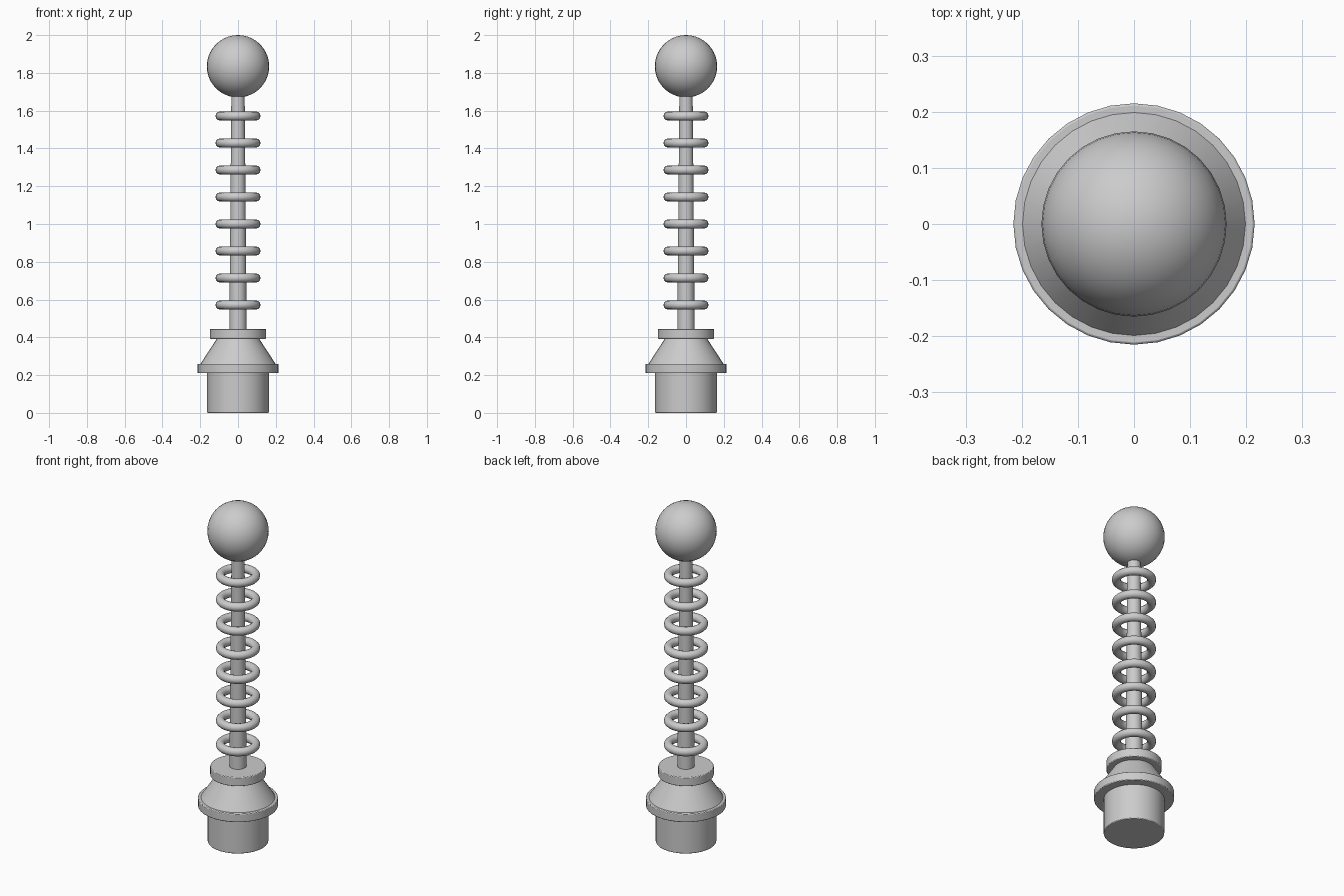
import bpy, math

if "Cube" in bpy.data.objects:
    bpy.data.objects.remove(bpy.data.objects["Cube"])


def smooth(name):
    obj = bpy.context.object
    obj.name = name
    bpy.ops.object.shade_smooth_by_angle(angle=math.radians(35))
    return obj


def frustum(name, r_bottom, r_top, z0, z1, sides=32):
    bpy.ops.mesh.primitive_cone_add(vertices=sides, radius1=r_bottom, radius2=r_top,
                                    depth=z1 - z0, location=(0, 0, (z0 + z1) / 2))
    return smooth(name)


def soften(obj, width):
    mod = obj.modifiers.new("edge_bevel", 'BEVEL')
    mod.width = width
    mod.segments = 2
    mod.limit_method = 'ANGLE'
    mod.angle_limit = math.radians(40)


# Stepped base
soften(frustum("base_cylinder", 0.163, 0.163, 0.0, 0.215), 0.004)
soften(frustum("lower_flange", 0.215, 0.215, 0.21, 0.26), 0.004)
frustum("base_cone", 0.2, 0.111, 0.258, 0.394)
soften(frustum("upper_collar", 0.149, 0.149, 0.392, 0.445), 0.004)

# Tapered rod
frustum("rod", 0.046, 0.035, 0.44, 1.71)

# Evenly spaced floating rings
for i in range(8):
    bpy.ops.mesh.primitive_torus_add(major_radius=0.095, minor_radius=0.024,
                                     major_segments=32, minor_segments=12,
                                     location=(0, 0, (4 + i) / 7))
    smooth(f"ring_{i + 1}")

# Ball on top
bpy.ops.mesh.primitive_uv_sphere_add(segments=32, ring_count=20, radius=0.165,
                                     location=(0, 0, 1.835))
smooth("top_ball")
